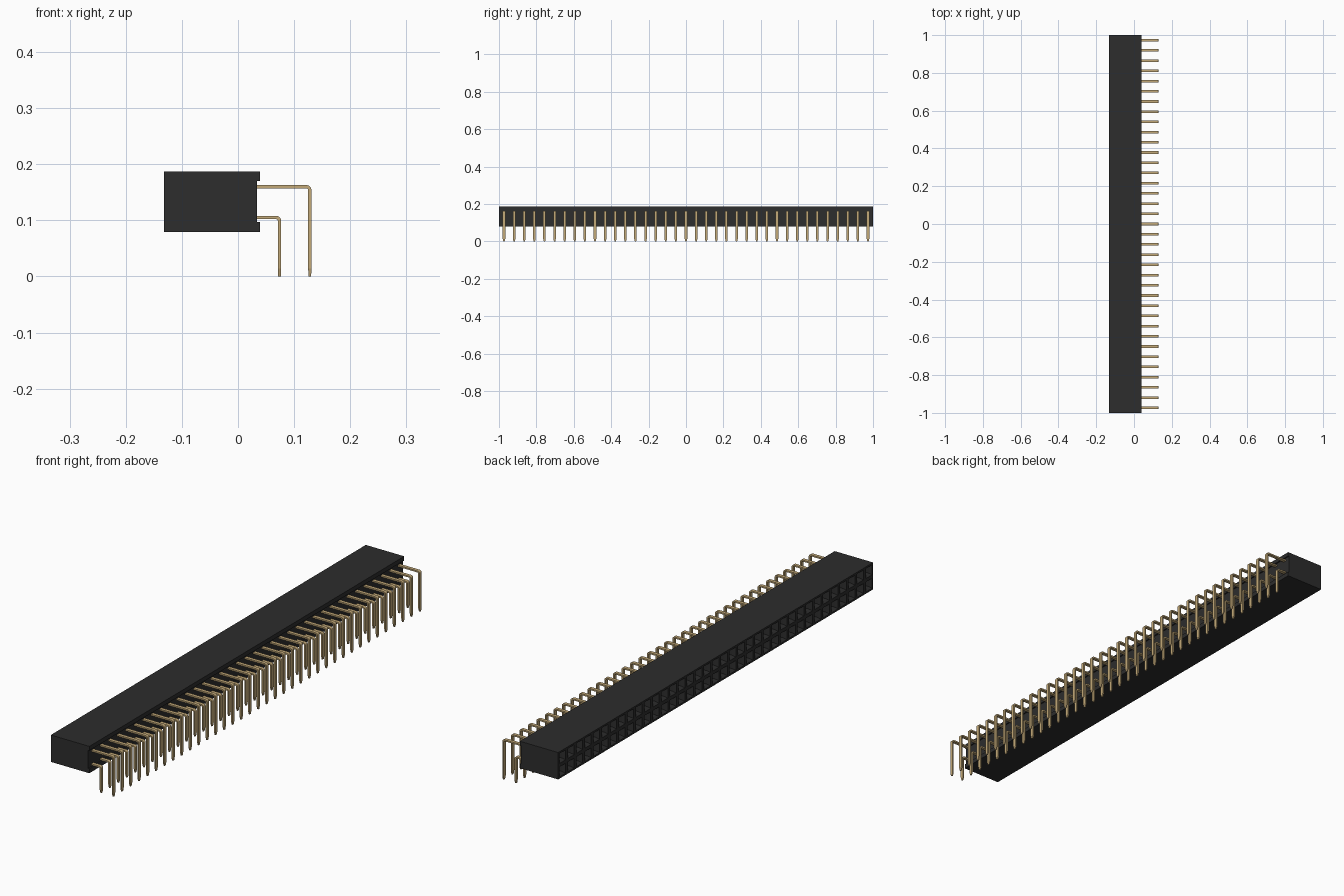
import bpy, bmesh, math
from mathutils import Vector

cube = bpy.data.objects.get("Cube")
if cube:
    bpy.data.objects.remove(cube, do_unlink=True)

COUNT = 37
PITCH = 2 / COUNT
X0, X1, X_NOTCH = -0.132, 0.039, 0.034
Z0, Z1 = 0.079, 0.187
ZMID = (Z0 + Z1) / 2


def material(name, color, rough):
    m = bpy.data.materials.new(name)
    m.use_nodes = True
    m.diffuse_color = (*color, 1)
    b = m.node_tree.nodes["Principled BSDF"]
    b.inputs["Base Color"].default_value = (*color, 1)
    b.inputs["Roughness"].default_value = rough
    return m


def add_object(name, bm, mat):
    bmesh.ops.recalc_face_normals(bm, faces=bm.faces)
    me = bpy.data.meshes.new(name)
    bm.to_mesh(me)
    bm.free()
    me.materials.append(mat)
    ob = bpy.data.objects.new(name, me)
    bpy.context.collection.objects.link(ob)
    return ob


black = material("black plastic", (0.026, 0.026, 0.026), 0.6)
gold = material("gold metal", (0.55, 0.40, 0.19), 0.5)

# Housing: profile with a shallow groove on the pin side, extruded along y
bm = bmesh.new()
profile = [(X0, Z0), (X1, Z0), (X1, 0.097), (X_NOTCH, 0.097),
           (X_NOTCH, 0.170), (X1, 0.170), (X1, Z1), (X0, Z1), (X0, ZMID)]
end = bm.faces.new([bm.verts.new((x, -1, z)) for x, z in profile])
ext = bmesh.ops.extrude_face_region(bm, geom=[end], use_keep_orig=True)
bmesh.ops.translate(bm, vec=(0, 2, 0),
                    verts=[g for g in ext["geom"] if isinstance(g, bmesh.types.BMVert)])
bmesh.ops.recalc_face_normals(bm, faces=bm.faces)


def socket_faces():
    return [f for f in bm.faces if all(abs(v.co.x - X0) < 1e-5 for v in f.verts)]


# Split the socket side into one cell per contact
for i in range(1, COUNT):
    faces = socket_faces()
    geom = faces + list({e for f in faces for e in f.edges}) \
        + list({v for f in faces for v in f.verts})
    bmesh.ops.bisect_plane(bm, geom=geom, plane_co=(0, -1 + i * PITCH, 0),
                           plane_no=(0, 1, 0))

# Sink each cell: rim, funnel, then straight hole
cells = socket_faces()
for thickness, depth in ((0.010, 0), (0.009, -0.012), (0.0002, -0.10)):
    bmesh.ops.inset_individual(bm, faces=cells, thickness=thickness, depth=depth)
add_object("housing", bm, black)


# Bent pins: rectangular section swept along an L path with a pointed end
def pin_row(name, x, z):
    half_t, half_w, r = 0.003, 0.0068, 0.006
    stations = [(Vector((X_NOTCH - 0.01, 0, z)), 0, 1)]
    for k in range(5):
        a = math.pi / 2 * k / 4
        stations.append((Vector((x - r + r * math.sin(a), 0, z - r + r * math.cos(a))), a, 1))
    stations += [(Vector((x, 0, 0.014)), math.pi / 2, 1),
                 (Vector((x, 0, 0)), math.pi / 2, 0.5)]
    bm = bmesh.new()
    rings = []
    for p, a, s in stations:
        n = Vector((math.sin(a), 0, math.cos(a))) * half_t * (0.5 + s / 2)
        w = Vector((0, half_w * s, 0))
        rings.append([bm.verts.new(p + n * i + w * j)
                      for i, j in ((1, 1), (1, -1), (-1, -1), (-1, 1))])
    for a, b in zip(rings, rings[1:]):
        for k in range(4):
            bm.faces.new((a[k], a[(k + 1) % 4], b[(k + 1) % 4], b[k]))
    bm.faces.new(rings[0])
    bm.faces.new(rings[-1])
    ob = add_object(name, bm, gold)
    ob.location.y = -1 + PITCH / 2
    arr = ob.modifiers.new("row", 'ARRAY')
    arr.count = COUNT
    arr.use_relative_offset = False
    arr.use_constant_offset = True
    arr.constant_offset_displace = (0, PITCH, 0)


pin_row("upper_pins", 0.128, 0.160)
pin_row("lower_pins", 0.074, 0.105)
